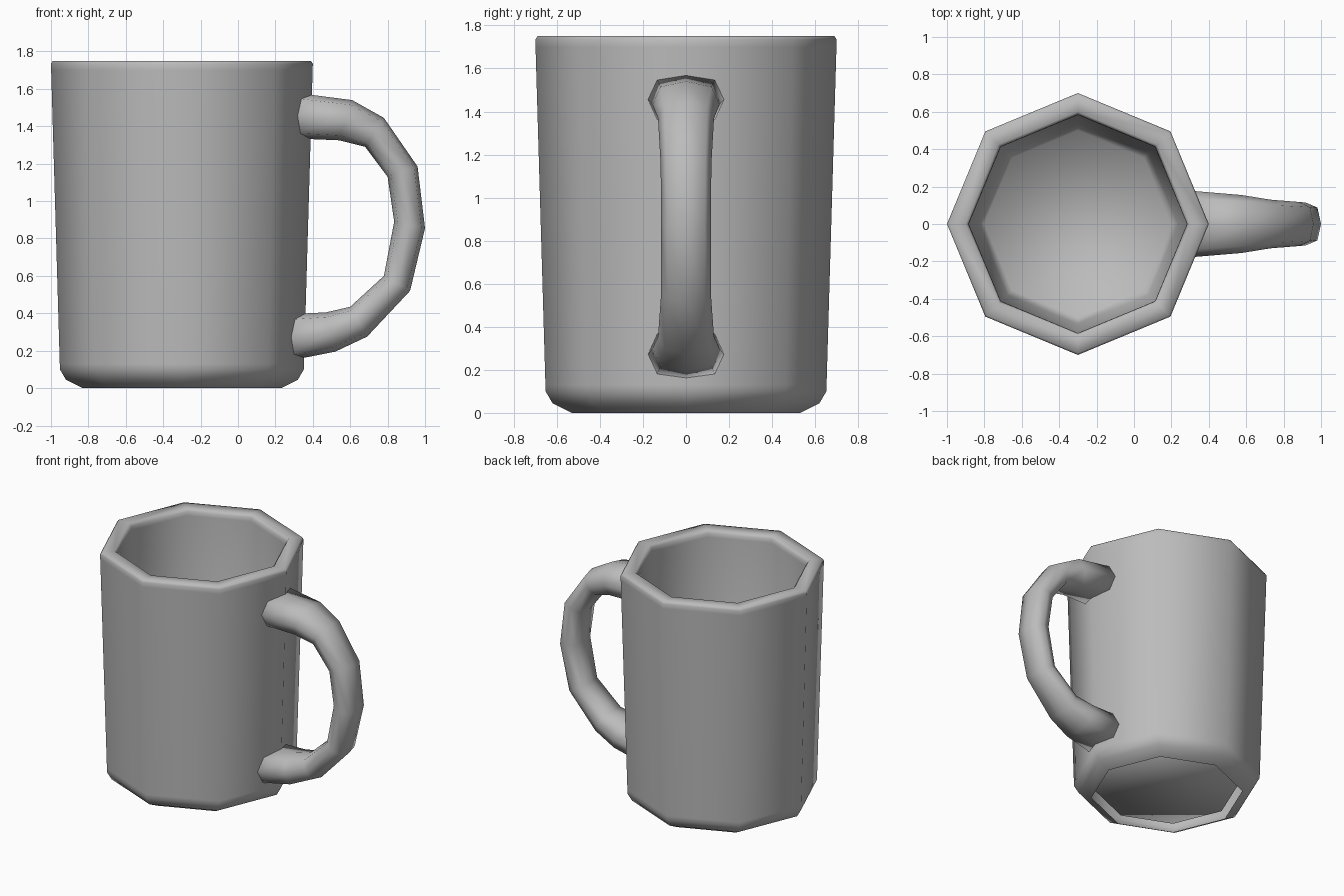
import bpy, bmesh, math
from mathutils import Vector

cube = bpy.data.objects.get("Cube")
if cube:
    bpy.data.objects.remove(cube, do_unlink=True)

SIDES = 8
CUP_X = -0.3

grey = bpy.data.materials.new("plain grey")
grey.use_nodes = True
colour = (0.5, 0.5, 0.5, 1)
grey.diffuse_color = colour
grey.node_tree.nodes["Principled BSDF"].inputs["Base Color"].default_value = colour


def skin(name, rings, caps=()):
    """Join equal rings of points with quads, and close the listed rings."""
    bm = bmesh.new()
    loops = [[bm.verts.new(p) for p in ring] for ring in rings]
    for a, b in zip(loops, loops[1:]):
        for i in range(SIDES):
            j = (i + 1) % SIDES
            bm.faces.new((a[i], a[j], b[j], b[i]))
    for c in caps:
        bm.faces.new(loops[c] if c else loops[c][::-1])
    mesh = bpy.data.meshes.new(name)
    bm.to_mesh(mesh)
    bm.free()
    mesh.materials.append(grey)
    mesh.shade_smooth()
    obj = bpy.data.objects.new(name, mesh)
    bpy.context.collection.objects.link(obj)
    return obj


def turn(t):
    return math.cos(math.tau * t / SIDES), math.sin(math.tau * t / SIDES)


# Cup: open underside, tapered outer wall, rounded rim, inner wall and floor
cup_profile = [(0.53, 0), (0.62, 0.045), (0.652, 0.1), (0.653, 0.13),
               (0.699, 1.7), (0.7, 1.735), (0.69, 1.75),
               (0.6, 1.75), (0.585, 1.73), (0.583, 1.7),
               (0.535, 0.12), (0.5, 0.05)]
cup_rings = []
for r, z in cup_profile:
    cup_rings.append([(CUP_X + r * turn(i)[0], r * turn(i)[1], z) for i in range(SIDES)])
skin("cup", cup_rings, caps=(-1,))

# Handle: outer x, z, inner x, z and half width at each bend, top to bottom
bends = [(0.30, 1.58, 0.30, 1.335, 0.178),
         (0.61, 1.54, 0.54, 1.325, 0.155),
         (0.78, 1.445, 0.68, 1.29, 0.13),
         (0.96, 1.185, 0.80, 1.13, 0.118),
         (1.0, 0.855, 0.835, 0.89, 0.115),
         (0.92, 0.52, 0.78, 0.60, 0.115),
         (0.69, 0.275, 0.60, 0.435, 0.13),
         (0.52, 0.195, 0.47, 0.405, 0.155),
         (0.265, 0.145, 0.265, 0.395, 0.178)]
handle_rings = []
for ox, oz, ix, iz, width in bends:
    outer, inner = Vector((ox, 0, oz)), Vector((ix, 0, iz))
    centre, half = (outer + inner) / 2, (outer - inner) / 2
    ring = []
    for i in range(SIDES):
        c, s = turn(i)
        full = 1.08 if i % 2 else 1
        ring.append(centre + half * c * full + Vector((0, width * s * full, 0)))
    handle_rings.append(ring)
handle = skin("handle", handle_rings, caps=(0, -1))

# Make the handle faces point outwards
bm = bmesh.new()
bm.from_mesh(handle.data)
bmesh.ops.recalc_face_normals(bm, faces=bm.faces)
bm.to_mesh(handle.data)
bm.free()
